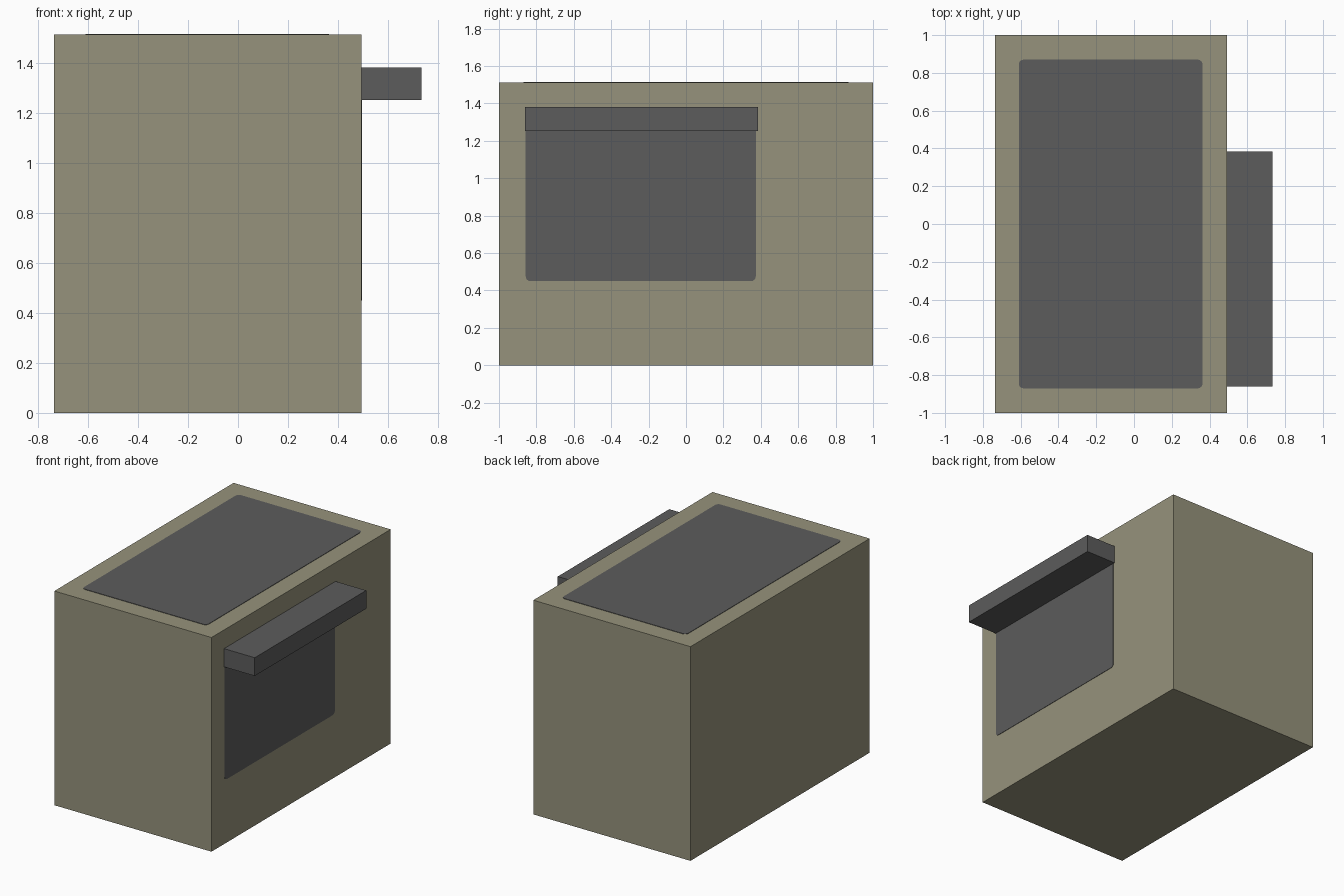
import bpy, bmesh, math
from mathutils import Matrix, Vector

if "Cube" in bpy.data.objects:
    bpy.data.objects.remove(bpy.data.objects["Cube"])


def material(name, colour):
    m = bpy.data.materials.new(name)
    m.diffuse_color = (*colour, 1)
    m.use_nodes = True
    m.node_tree.nodes["Principled BSDF"].inputs["Base Color"].default_value = m.diffuse_color
    return m


olive = material("olive beige", (0.305, 0.29, 0.2))
grey = material("dark grey", (0.107, 0.107, 0.107))


def finish(name, bm, mat):
    bmesh.ops.recalc_face_normals(bm, faces=bm.faces)
    me = bpy.data.meshes.new(name)
    bm.to_mesh(me)
    bm.free()
    me.materials.append(mat)
    ob = bpy.data.objects.new(name, me)
    bpy.context.collection.objects.link(ob)
    return ob


def box(name, lo, hi, mat):
    lo, hi = Vector(lo), Vector(hi)
    bm = bmesh.new()
    bmesh.ops.create_cube(bm, size=1, matrix=Matrix.Translation((lo + hi) / 2)
                          @ Matrix.Diagonal((*(hi - lo), 1)))
    return finish(name, bm, mat)


def plate(name, lo, hi, place, mat, r=0.025, thick=0.003, steps=4):
    """Thin rounded rectangle; place(u, v, w) maps its plane into space."""
    (u0, v0), (u1, v1) = lo, hi
    centres = [(u1 - r, v1 - r), (u0 + r, v1 - r), (u0 + r, v0 + r), (u1 - r, v0 + r)]
    bm = bmesh.new()
    ring = []
    for k, (cu, cv) in enumerate(centres):
        for s in range(steps + 1):
            a = math.pi / 2 * (k + s / steps)
            ring.append((cu + r * math.cos(a), cv + r * math.sin(a)))
    face = bm.faces.new([bm.verts.new(place(u, v, 0)) for u, v in ring])
    ext = bmesh.ops.extrude_face_region(bm, geom=[face])
    verts = [g for g in ext["geom"] if isinstance(g, bmesh.types.BMVert)]
    step = Vector(place(0, 0, thick)) - Vector(place(0, 0, 0))
    bmesh.ops.translate(bm, verts=verts, vec=step)
    return finish(name, bm, mat)


LEFT, RIGHT, TOP = -0.735, 0.493, 1.513

# main block
box("body", (LEFT, -1, 0), (RIGHT, 1, TOP), olive)
# canopy over the side opening
box("canopy", (RIGHT, -0.86, 1.252), (0.733, 0.385, 1.381), grey)
# dark roof surface inside the parapet border
plate("roof_panel", (-0.61, -0.87), (0.363, 0.87),
      lambda u, v, w: (u, v, TOP + w), grey)
# dark opening on the right wall, running up behind the canopy
plate("side_opening", (-0.857, 0.45), (0.373, 1.32),
      lambda u, v, w: (RIGHT + w, u, v), grey)
